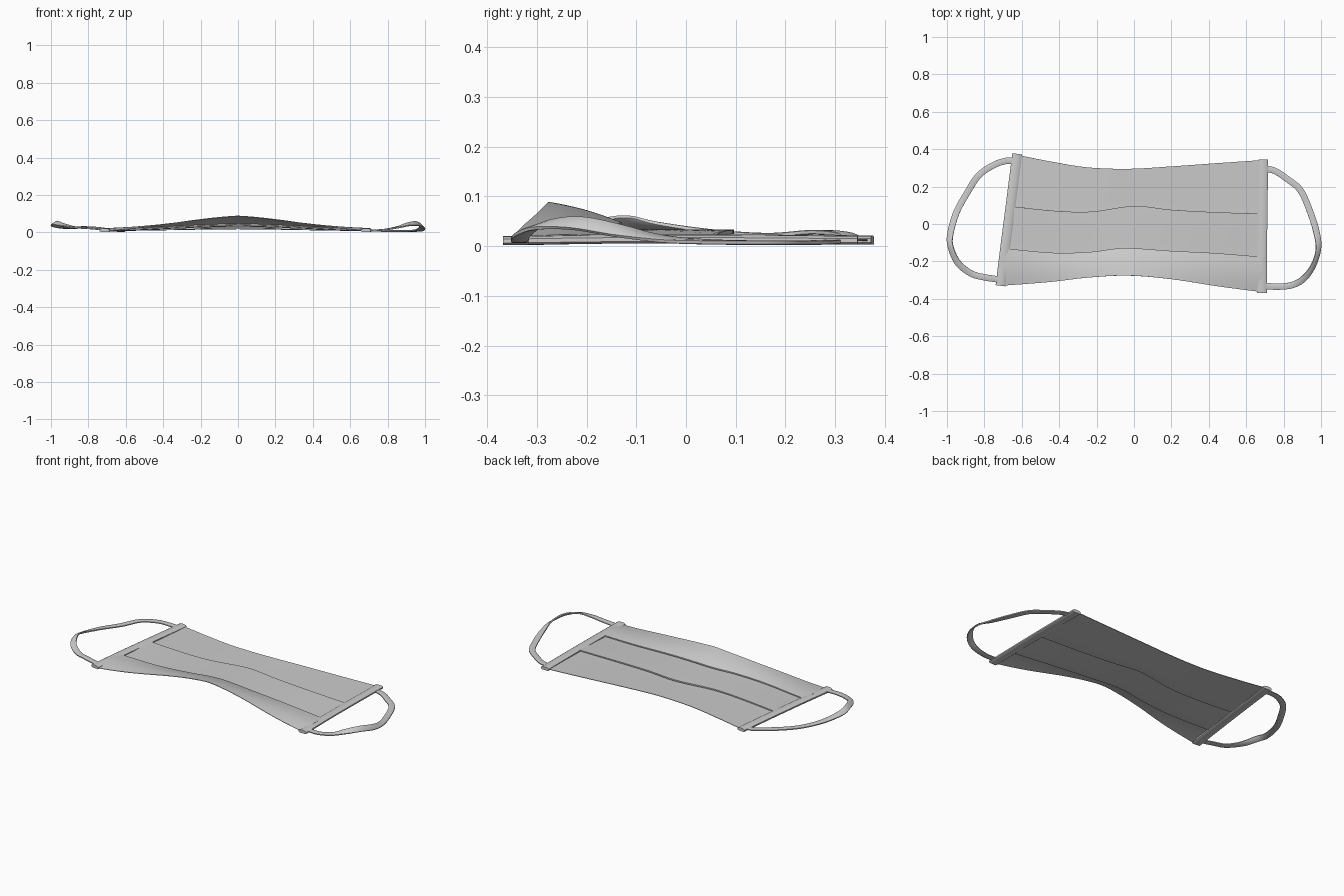
import bpy, math
from mathutils import Vector

if "Cube" in bpy.data.objects:
    bpy.data.objects.remove(bpy.data.objects["Cube"])


def spline(points, n):
    """Smooth (Catmull-Rom) resampling of a short list of points."""
    p = [Vector(q) for q in points]
    p = [2 * p[0] - p[1]] + p + [2 * p[-1] - p[-2]]
    spans, out = len(p) - 3, []
    for k in range(n + 1):
        t = k / n * spans
        i = min(int(t), spans - 1)
        t -= i
        a, b, c, d = p[i:i + 4]
        out.append(0.5 * (2 * b + (c - a) * t + (2 * a - 5 * b + 4 * c - d) * t * t
                          + (3 * b - a - 3 * c + d) * t ** 3))
    return out


def make_object(name, verts, faces, thickness=0):
    mesh = bpy.data.meshes.new(name)
    mesh.from_pydata(verts, [], faces)
    mesh.update()
    ob = bpy.data.objects.new(name, mesh)
    bpy.context.collection.objects.link(ob)
    bpy.ops.object.select_all(action='DESELECT')
    bpy.context.view_layer.objects.active = ob
    ob.select_set(True)
    if thickness:
        mod = ob.modifiers.new("thickness", 'SOLIDIFY')
        mod.thickness = thickness
        mod.offset = 0
        bpy.ops.object.modifier_apply(modifier=mod.name)
    bpy.ops.object.shade_smooth_by_angle(angle=math.radians(40))
    return ob


def sweep(name, path, section, tilt=None):
    """Sweep a closed (sideways, up) section along a path; tilt rolls it."""
    verts, m = [], len(section)
    for i, p in enumerate(path):
        t = (path[min(i + 1, len(path) - 1)] - path[max(i - 1, 0)]).normalized()
        side = t.cross(Vector((0, 0, 1))).normalized()
        up = side.cross(t)
        a = tilt(i / (len(path) - 1)) if tilt else 0
        s, u = side * math.cos(a) + up * math.sin(a), up * math.cos(a) - side * math.sin(a)
        verts += [p + s * x + u * y for x, y in section]
    faces = [(i * m + j, i * m + (j + 1) % m, (i + 1) * m + (j + 1) % m, (i + 1) * m + j)
             for i in range(len(path) - 1) for j in range(m)]
    faces += [tuple(range(m))[::-1], tuple(range(len(verts) - m, len(verts)))]
    return make_object(name, verts, faces)


# Pleated cloth: plan outlines of the lower edge, two folds and the upper edge
N = 48
bottom = spline([(-.71, -.33), (-.45, -.31), (-.24, -.286), (-.03, -.276),
                 (.2, -.295), (.44, -.332), (.685, -.364)], N)
fold_low = spline([(-.69, -.132), (-.43, -.155), (-.23, -.15), (-.05, -.13),
                   (.2, -.145), (.44, -.157), (.687, -.177)], N)
fold_high = spline([(-.66, .094), (-.43, .07), (-.23, .065), (0, .095),
                    (.2, .075), (.44, .062), (.689, .054)], N)
top = spline([(-.627, .37), (-.45, .335), (-.25, .303), (-.03, .295),
              (.2, .308), (.44, .325), (.69, .342)], N)


def lift(x):
    """Height falloff from the raised centre to the flat ends."""
    s = max(0, 1 - abs(x) / 0.72)
    return min(1, 0.5 * s + 0.5 * (1 - math.cos(math.pi * s)) / 2) if s else 0


# Each row: outlines blended, blend factor, shift in y, end height, centre height
rows = []
for k in range(9):
    f = k / 8
    bulge = .008 * math.sin(math.pi * f)
    rows.append((bottom, fold_low, f, 0, .006 + .012 * f + bulge,
                 .088 - .041 * f + bulge * .6))


def pleat(line, peak):
    rows.extend([(line, line, 0, 0, .014, peak - .006),
                 (line, line, 0, -.04, .013, peak - .007),
                 (line, line, 0, -.04, .009, peak - .012),
                 (line, line, 0, 0, .008, peak - .014)])


pleat(fold_low, .047)
for k in range(1, 7):
    f = k / 6
    rows.append((fold_low, fold_high, f, 0, .008 + .010 * f, .033 - .001 * f))
pleat(fold_high, .032)
for k in range(1, 7):
    f = k / 6
    rows.append((fold_high, top, f, 0, .008 + .003 * f, .018 + .004 * f))

verts = []
for a, b, f, dy, z0, z1 in rows:
    for i in range(N + 1):
        p = a[i].lerp(b[i], f)
        verts.append((p.x, p.y + dy, z0 + (z1 - z0) * lift(p.x)))
W = N + 1
faces = [(r * W + i, r * W + i + 1, (r + 1) * W + i + 1, (r + 1) * W + i)
         for r in range(len(rows) - 1) for i in range(N)]
make_object("pleated_cloth", verts, faces, 0.003)

# Folded side bands with a slightly rounded section
band = [(-.026, -.004), (-.021, -.008), (.021, -.008), (.026, -.004),
        (.026, .004), (.018, .009), (0, .0105), (-.018, .009), (-.026, .004)]
sweep("left_band", spline([(-.714, -.33, .010), (-.692, -.15, .013), (-.661, .09, .013),
                           (-.625, .375, .011)], 16), band)
sweep("right_band", spline([(.684, -.368, .010), (.685, -.15, .013), (.688, .09, .013),
                            (.691, .345, .011)], 16), band)

# Flat elastic ear loops
strap = [(-.017, -.003), (-.014, -.0045), (.014, -.0045), (.017, -.003),
         (.017, .003), (.014, .0045), (-.014, .0045), (-.017, .003)]
left = [(-.63, .335, .012), (-.68, .338, .014), (-.75, .315, .024), (-.83, .26, .028),
        (-.89, .17, .022), (-.95, .06, .028), (-.983, -.06, .04), (-.978, -.13, .05),
        (-.94, -.21, .04), (-.87, -.265, .026), (-.80, -.285, .022), (-.70, -.30, .012)]
right = [(.68, .298, .010), (.75, .285, .008), (.82, .24, .007), (.89, .18, .007),
         (.94, .07, .008), (.975, -.04, .014), (.986, -.13, .03), (.96, -.22, .046),
         (.91, -.29, .042), (.85, -.325, .026), (.77, -.335, .013), (.68, -.33, .010)]
sweep("left_ear_loop", spline(left, 66), strap,
      lambda t: -.6 * math.exp(-((t - .62) / .12) ** 2))
sweep("right_ear_loop", spline(right, 66), strap,
      lambda t: .8 * math.exp(-((t - .6) / .14) ** 2))
